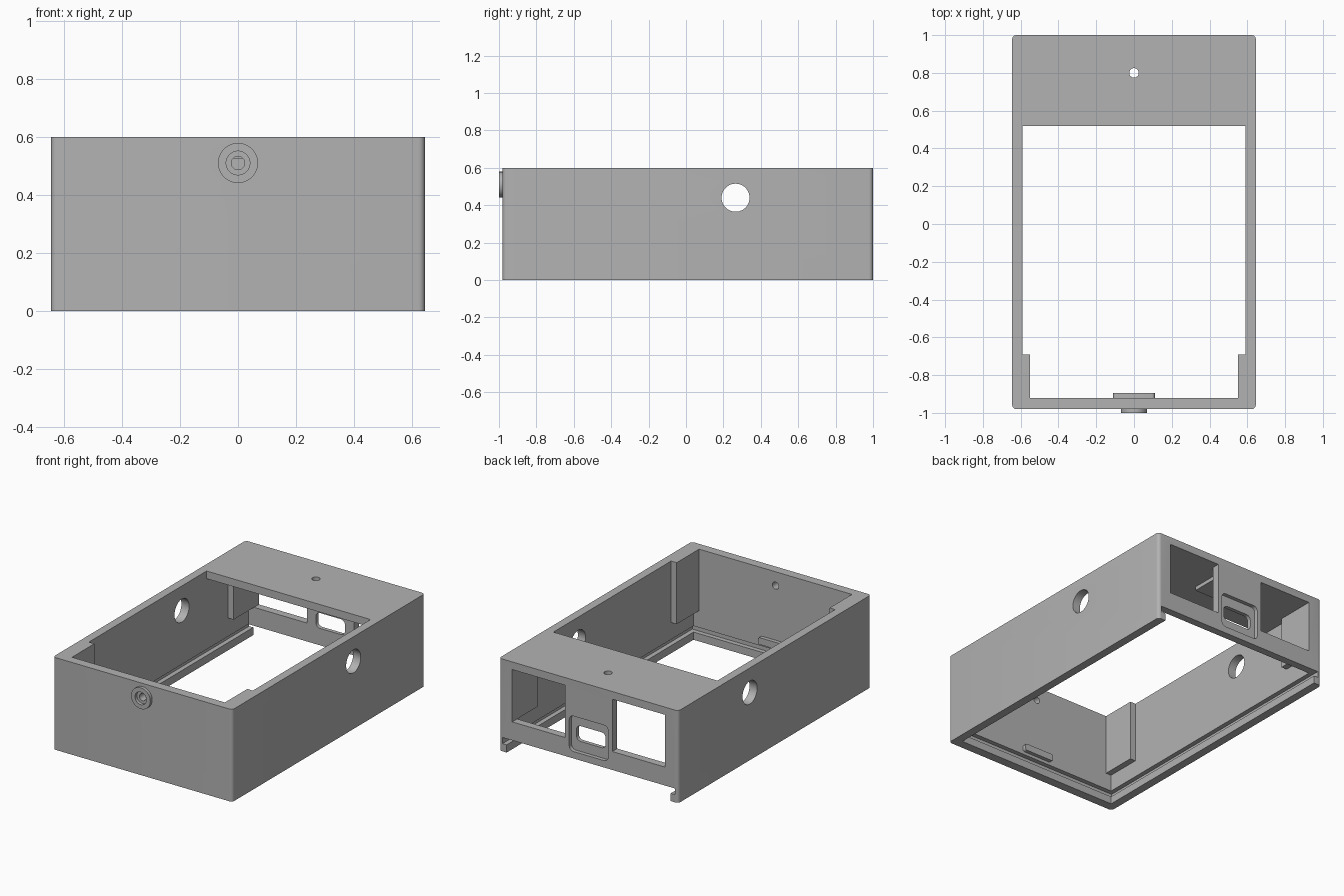
import bpy, bmesh, math
from mathutils import Matrix

if "Cube" in bpy.data.objects:
    bpy.data.objects.remove(bpy.data.objects["Cube"])

grey = bpy.data.materials.new("plain_grey")
grey.use_nodes = True
colour = (0.45, 0.45, 0.45, 1)
grey.diffuse_color = colour
grey.node_tree.nodes["Principled BSDF"].inputs["Base Color"].default_value = colour


def finish(bm, name):
    mesh = bpy.data.meshes.new(name)
    bm.to_mesh(mesh)
    bm.free()
    mesh.materials.append(grey)
    obj = bpy.data.objects.new(name, mesh)
    bpy.context.collection.objects.link(obj)
    return obj


def box(name, xs, ys, zs, radius=0, axis=2):
    """Box between limits, with the edges along one axis optionally rounded."""
    bm = bmesh.new()
    bmesh.ops.create_cube(bm, size=1)
    for v in bm.verts:
        for i, (low, high) in enumerate((xs, ys, zs)):
            v.co[i] = high if v.co[i] > 0 else low
    if radius:
        edges = [e for e in bm.edges
                 if abs(e.verts[0].co[axis] - e.verts[1].co[axis]) > 1e-5]
        bmesh.ops.bevel(bm, geom=edges, offset=radius, segments=6,
                        profile=0.5, affect='EDGES')
    return finish(bm, name)


def cylinder(name, radius, centre, depth, axis):
    bm = bmesh.new()
    turn = {'X': Matrix.Rotation(math.pi / 2, 4, 'Y'),
            'Y': Matrix.Rotation(math.pi / 2, 4, 'X'),
            'Z': Matrix.Identity(4)}[axis]
    bmesh.ops.create_cone(bm, cap_ends=True, segments=48, radius1=radius,
                          radius2=radius, depth=depth,
                          matrix=Matrix.Translation(centre) @ turn)
    return finish(bm, name)


def combine(target, tool, operation):
    """Apply a boolean and discard the tool."""
    tool.hide_render = True
    mod = target.modifiers.new(tool.name, 'BOOLEAN')
    mod.operation, mod.solver, mod.object = operation, 'EXACT', tool
    graph = bpy.context.evaluated_depsgraph_get()
    mesh = bpy.data.meshes.new_from_object(target.evaluated_get(graph))
    target.modifiers.clear()
    target.data = mesh
    bpy.data.objects.remove(tool)


def cut(tool):
    combine(case, tool, 'DIFFERENCE')


def add(tool):
    combine(case, tool, 'UNION')


# Outer case with rounded upright corners
case = box("case", (-.645, .645), (-.98, 1), (0, .6), .022)

# Cavity, screen opening and sliding lid channel
cut(box("cavity", (-.59, .59), (-.92, .95), (-.1, .55)))
cut(box("top_opening", (-.59, .59), (-.92, .52), (.3, .7)))
cut(box("lid_opening", (-.59, .59), (-.92, 1.1), (-.1, .09)))
cut(box("lid_groove", (-.62, .62), (-.95, 1.1), (.05, .09)))

# Corner pads at both ends
for side in (-1, 1):
    xs = sorted((side * .55, side * .61))
    add(box("front_pad", xs, (-.95, -.69), (.2, .6)))
    add(box("back_pad", xs, (.74, .97), (.21, .57)))

# Lid catch, pad under the top hole, and front boss
add(box("lid_catch", (-.11, .11), (-.94, -.895), (.11, .155), .015, 1))
add(box("top_hole_pad", (-.1, .1), (.7, .9), (.525, .57)))
add(cylinder("front_boss", .069, (0, -.97, .51), .06, 'Y'))

# Back windows and recessed connector slot
for side in (-1, 1):
    xs = sorted((side * .17, side * .55))
    cut(box("back_window", xs, (.9, 1.1), (.21, .55)))
cut(box("connector_recess", (-.14, .14), (.975, 1.1), (.135, .365), .03, 1))
cut(box("connector_slot", (-.105, .105), (.9, 1.1), (.2, .3), .03, 1))

# Round holes in the front, top and sides
cut(cylinder("boss_counterbore", .041, (0, -1.03, .51), .1, 'Y'))
cut(cylinder("front_hole", .023, (0, -.95, .51), .3, 'Y'))
cut(cylinder("top_hole", .025, (0, .8, .57), .2, 'Z'))
for side in (-1, 1):
    cut(cylinder("side_hole", .075, (side * .62, .265, .44), .2, 'X'))

# Smooth the round surfaces and keep the edges sharp
bpy.ops.object.select_all(action='DESELECT')
case.select_set(True)
bpy.context.view_layer.objects.active = case
bpy.ops.object.shade_smooth_by_angle(angle=math.radians(30))
